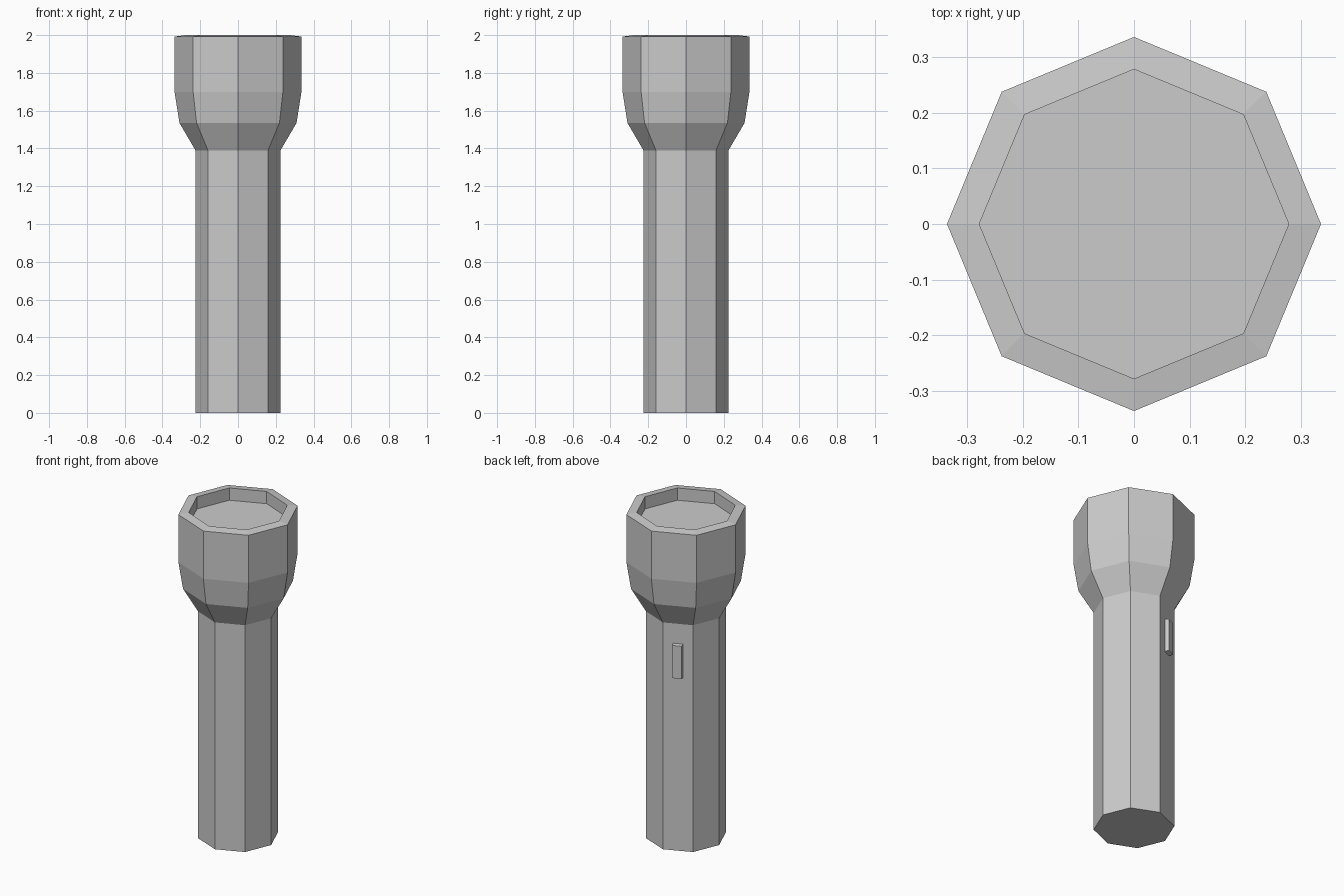
import bpy, bmesh, math
from mathutils import Matrix

if "Cube" in bpy.data.objects:
    bpy.data.objects.remove(bpy.data.objects["Cube"])

SIDES = 8


def finish(name, bm):
    bmesh.ops.recalc_face_normals(bm, faces=bm.faces)
    mesh = bpy.data.meshes.new(name)
    bm.to_mesh(mesh)
    bm.free()
    obj = bpy.data.objects.new(name, mesh)
    bpy.context.collection.objects.link(obj)
    return obj


def lathe(name, profile):
    """Octagonal solid from (radius, z) rings, capped at both ends."""
    bm = bmesh.new()
    rings = []
    for r, z in profile:
        rings.append([bm.verts.new((r * math.cos(i * math.tau / SIDES),
                                    r * math.sin(i * math.tau / SIDES), z))
                      for i in range(SIDES)])
    for a, b in zip(rings, rings[1:]):
        for i in range(SIDES):
            j = (i + 1) % SIDES
            bm.faces.new((a[i], a[j], b[j], b[i]))
    bm.faces.new(rings[0])
    bm.faces.new(rings[-1])
    return finish(name, bm)


# Handle, flared head, rim and recessed lens in one closed shell
lathe("flashlight_body", [
    (0.225, 0.0), (0.225, 1.39), (0.31, 1.535), (0.336, 1.70),
    (0.336, 1.992), (0.278, 2.0), (0.278, 1.925),
])

# Switch: slightly tapered block on the back-left facet
bm = bmesh.new()
bmesh.ops.create_cube(bm, size=1.0)
for v in bm.verts:
    outer = v.co.x > 0
    v.co.x = 0.023 if outer else -0.01
    v.co.y *= 0.05 if outer else 0.06
    v.co.z *= 0.20 if outer else 0.21
apothem = 0.225 * math.cos(math.pi / SIDES)
bm.transform(Matrix.Rotation(math.radians(112.5), 4, 'Z')
             @ Matrix.Translation((apothem, 0, 1.165)))
finish("switch", bm)
